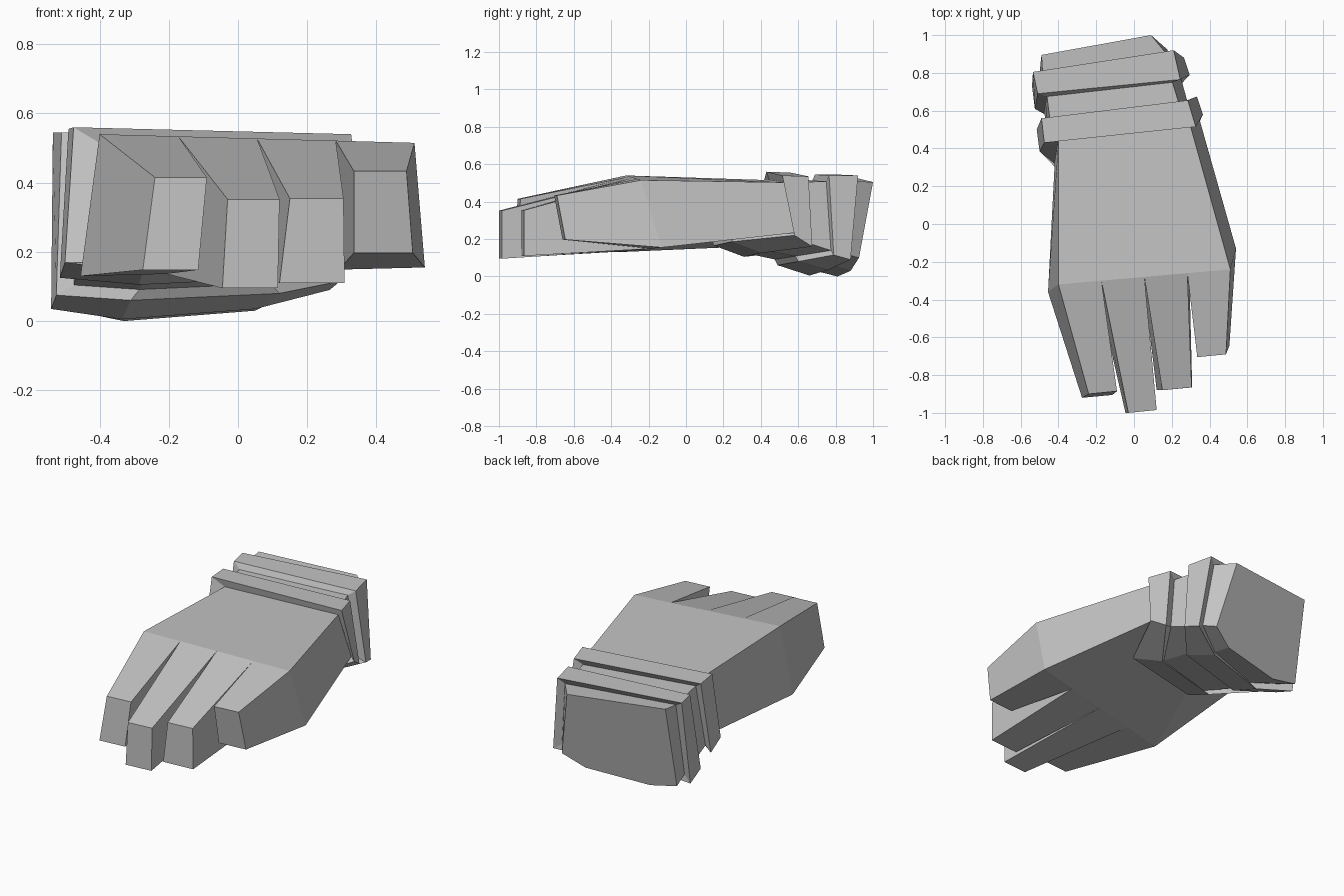
import bpy
import bmesh
from mathutils import Vector

default_cube = bpy.data.objects.get("Cube")
if default_cube:
    bpy.data.objects.remove(default_cube)

# One plain grey for the whole glove
grey = bpy.data.materials.new("plain grey")
grey.use_nodes = True
colour = (0.55, 0.55, 0.55, 1)
grey.diffuse_color = colour
grey.node_tree.nodes["Principled BSDF"].inputs["Base Color"].default_value = colour


def loft(name, rings, cap_start=False, cap_end=False):
    """Skin a row of matching cross-sections into one flat-shaded object."""
    bm = bmesh.new()
    loops = [[bm.verts.new(point) for point in ring] for ring in rings]
    for first, second in zip(loops, loops[1:]):
        count = len(first)
        for i in range(count):
            j = (i + 1) % count
            bm.faces.new((first[i], first[j], second[j], second[i]))
    if cap_start:
        bm.faces.new(loops[0][::-1])
    if cap_end:
        bm.faces.new(loops[-1])
    bmesh.ops.remove_doubles(bm, verts=bm.verts, dist=0.0005)
    bmesh.ops.recalc_face_normals(bm, faces=bm.faces)
    # Make sure an open skin still faces outwards
    centre = sum((v.co for v in bm.verts), Vector()) / len(bm.verts)
    outward = sum((f.calc_center_median() - centre).dot(f.normal) * f.calc_area()
                  for f in bm.faces)
    if outward < 0:
        bmesh.ops.reverse_faces(bm, faces=bm.faces)
    mesh = bpy.data.meshes.new(name)
    bm.to_mesh(mesh)
    bm.free()
    mesh.materials.append(grey)
    part = bpy.data.objects.new(name, mesh)
    bpy.context.collection.objects.link(part)
    return part


def inset(ring, shift):
    """Shrink a cuff section to the arm inside it, and slide it along the arm."""
    return [(-0.1 + (x + 0.1) * 0.88, y + shift, 0.3 + (z - 0.3) * 0.87)
            for x, y, z in ring]


# Six-sided sections: top right side, top left side, then four along the underside
wrist_front = [(-.4, .445, .515), (.297, .525, .503), (.335, .595, .235),
               (.21, .26, .208), (-.27, .14, .188), (-.42, .32, .16)]
front_cuff_start = [(-.475, .43, .56), (.327, .515, .54), (.365, .58, .22),
                    (.21, .24, .185), (-.27, .15, .165), (-.5, .385, .17)]
front_cuff_end = [(-.49, .56, .555), (.285, .655, .535), (.333, .675, .16),
                  (.13, .4, .125), (-.285, .31, .105), (-.515, .5, .125)]
rear_cuff_start = [(-.51, .69, .545), (.245, .765, .54), (.295, .79, .115),
                   (.12, .6, .08), (-.31, .49, .06), (-.525, .61, .075)]
rear_cuff_end = [(-.535, .805, .545), (.21, .92, .54), (.265, .88, .09),
                 (.05, .76, .035), (-.335, .66, .005), (-.54, .73, .035)]
sleeve_end = [(-.49, .895, .53), (.09, 1, .505), (.175, .925, .1),
              (.05, .88, .03), (-.33, .81, 0), (-.5, .8, .035)]

# Arm sections hidden at the foot of each cuff
wrist_start = inset(front_cuff_end, -0.02)
wrist_end = inset(rear_cuff_start, -0.015)
sleeve_start = inset(rear_cuff_end, -0.02)

# Knuckle line, where the fingers meet the palm
top_a, top_b = Vector((-.4, -.32, .54)), Vector((.51, -.24, .515))
low_a, low_b = Vector((-.455, -.36, .13)), Vector((.54, -.13, .155))

# Palm: four-cornered at the knuckles, six-cornered at the wrist
knuckles = [top_a, top_b, low_b, low_b, low_a, low_a]
loft("palm", [knuckles, wrist_front])

# Raised cuffs and the sleeve between and behind them
loft("front_cuff", [wrist_front, front_cuff_start, front_cuff_end, wrist_start])
loft("wrist", [wrist_start, wrist_end])
loft("rear_cuff", [wrist_end, rear_cuff_start, rear_cuff_end, sleeve_start])
loft("sleeve", [sleeve_start, sleeve_end], cap_end=True)

# Fingers: tip top x pair, tip bottom x pair, top y, bottom y, top z, bottom z
fingers = {
    "outer_finger": (-.24, -.09, -.275, -.115, -.9, -.92, .415, .148),
    "long_finger": (-.03, .12, -.045, .115, -1, -1, .352, .095),
    "middle_finger": (.15, .305, .12, .308, -.88, -.88, .354, .11),
    "inner_finger": (.335, .487, .335, .505, -.705, -.66, .433, .197),
}
for i, (name, tip) in enumerate(fingers.items()):
    x0, x1, u0, u1, top_y, low_y, top_z, low_z = tip
    near, far = i / 4, (i + 1) / 4
    base = [top_a.lerp(top_b, near), top_a.lerp(top_b, far),
            low_a.lerp(low_b, far), low_a.lerp(low_b, near)]
    end = [(x0, top_y, top_z), (x1, top_y + 0.015, top_z),
           (u1, low_y + 0.015, low_z), (u0, low_y, low_z)]
    loft(name, [base, end], cap_start=True, cap_end=True)
